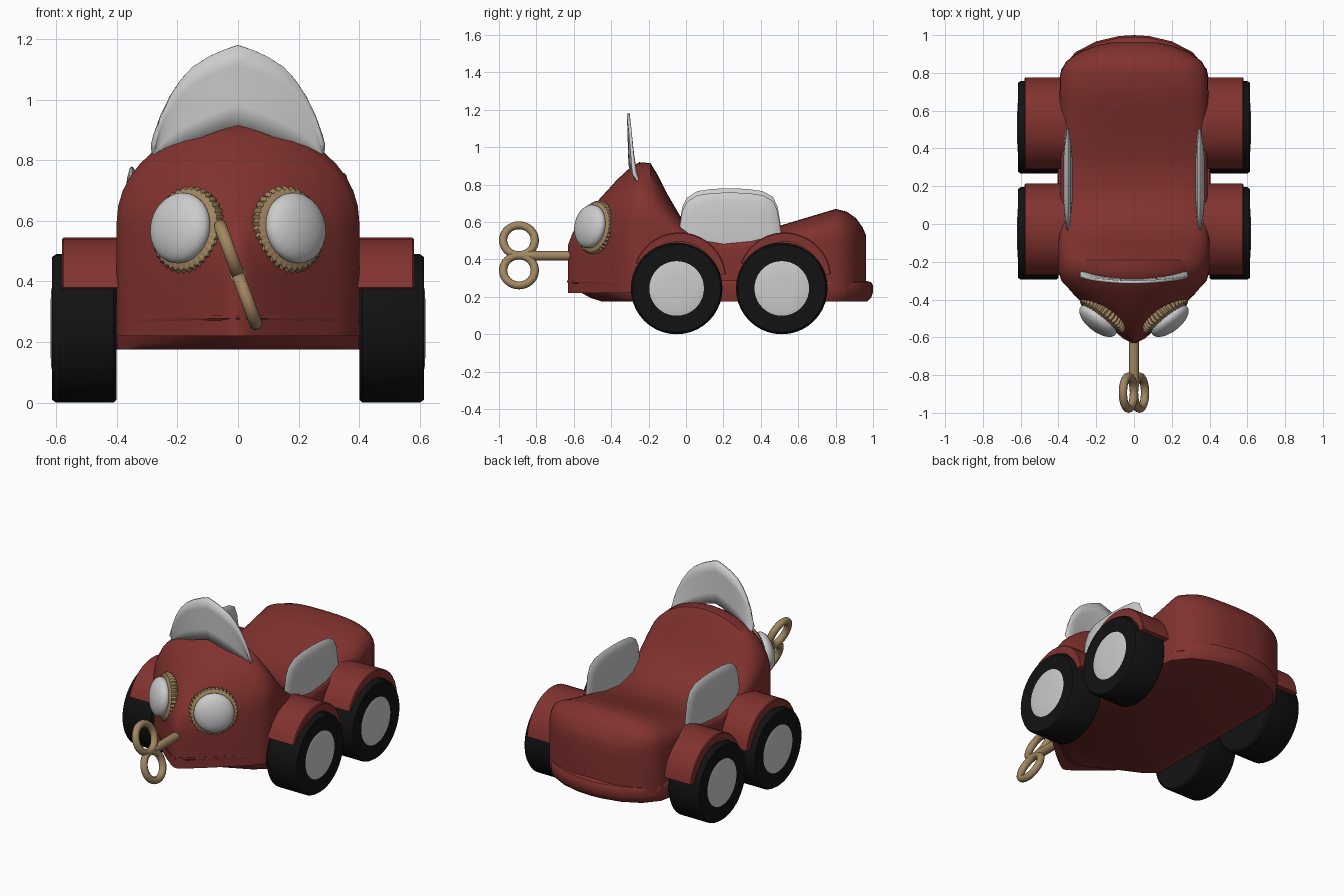
import bpy, bmesh, math
from mathutils import Vector, Matrix

if "Cube" in bpy.data.objects:
    bpy.data.objects.remove(bpy.data.objects["Cube"])


def material(name, rgb):
    m = bpy.data.materials.new(name)
    m.diffuse_color = (*rgb, 1)
    m.use_nodes = True
    m.node_tree.nodes["Principled BSDF"].inputs["Base Color"].default_value = m.diffuse_color
    return m


RED = material("red_paint", (0.22, 0.032, 0.028))
BLACK = material("rubber", (0.006, 0.006, 0.006))
BRASS = material("brass", (0.36, 0.24, 0.12))


def finish(name, bm, mat=None, matrix=None, angle=40):
    bmesh.ops.recalc_face_normals(bm, faces=bm.faces)
    me = bpy.data.meshes.new(name)
    bm.to_mesh(me)
    bm.free()
    ob = bpy.data.objects.new(name, me)
    bpy.context.collection.objects.link(ob)
    if matrix:
        ob.matrix_world = matrix
    if mat:
        me.materials.append(mat)
    bpy.ops.object.select_all(action='DESELECT')
    bpy.context.view_layer.objects.active = ob
    ob.select_set(True)
    bpy.ops.object.shade_smooth_by_angle(angle=math.radians(angle))
    return ob


def loft(name, rings, mat=None, matrix=None, angle=40):
    """Skin a list of closed rings and cap both ends."""
    bm = bmesh.new()
    vs = [[bm.verts.new(p) for p in r] for r in rings]
    n = len(vs[0])
    for a, b in zip(vs, vs[1:]):
        for i in range(n):
            bm.faces.new((a[i], a[(i + 1) % n], b[(i + 1) % n], b[i]))
    bm.faces.new(vs[0])
    bm.faces.new(vs[-1])
    return finish(name, bm, mat, matrix, angle)


def lathe(name, profile, mat, matrix, n=40, tooth=0.0):
    """Revolve (radius, height) pairs about z; tooth alternates the radius."""
    rings = []
    for r, h in profile:
        rings.append([((r - tooth * (i % 2)) * math.cos(2 * math.pi * i / n),
                       (r - tooth * (i % 2)) * math.sin(2 * math.pi * i / n), h) for i in range(n)])
    return loft(name, rings, mat, matrix)


# Body: stations of y, half width, top z, shoulder z, roundness
stations = [
    (-.63, .012, .48, .40, 1), (-.605, .05, .545, .42, 1), (-.55, .12, .62, .45, 1),
    (-.47, .21, .715, .50, 1), (-.37, .32, .825, .55, 1), (-.30, .385, .89, .58, 1),
    (-.25, .40, .92, .60, 1), (-.19, .40, .915, .60, 1), (-.15, .40, .85, .57, .95),
    (-.10, .40, .75, .54, .9), (-.03, .395, .63, .50, .8), (.06, .39, .55, .47, .7),
    (.20, .39, .51, .45, .6), (.35, .39, .53, .46, .6), (.50, .39, .58, .47, .65),
    (.65, .395, .625, .48, .7), (.80, .39, .67, .51, .7), (.86, .36, .655, .50, .7),
    (.91, .29, .62, .48, .7), (.945, .20, .57, .46, .7), (.962, .12, .53, .44, .7)]
rings = []
for y, w, zt, zs, e in stations:
    half = [(w, .22), (w, .33)]
    for i in range(11):
        t = math.pi / 2 * (1 - i / 10)
        half.append((w * max(math.sin(t), 0) ** e, zs + (zt - zs) * max(math.cos(t), 0) ** e))
    rings.append([(x, y, z) for x, z in half] + [(-x, y, z) for x, z in half[-2::-1]])
loft("body", rings, RED)

# Skirt: plan outline stacked upward, tucked under at the nose
plan = [(0, -.635), (.06, -.605), (.2, -.485), (.32, -.375), (.4, -.26), (.405, 0), (.405, .72),
        (.385, .82), (.31, .91), (.2, .967), (.08, .995), (0, 1.0)]
plan += [(-x, y) for x, y in plan[-2:0:-1]]
rings = []
for z, f, k in [(.175, .52, .97), (.195, .68, .99), (.225, .82, 1), (.262, .95, 1),
                (.278, 1, .99), (.288, 1, .955)]:
    rings.append([(x * (k + 2) / 3, -.25 + (y + .25) * f if y < -.25 else y * k, z) for x, y in plan])
loft("skirt", rings, RED)

# Windshield: curved sheet with thickness
edge = [(0, 1.18), (.05, 1.163), (.10, 1.14), (.15, 1.108), (.19, 1.065), (.225, 1.01),
        (.255, .945), (.275, .88), (.28, .85)]
edge = [(-x, z) for x, z in edge[:0:-1]] + edge
bm = bmesh.new()
grid = []
for x, zt in edge:
    u = abs(x) / .28
    zb = .915 - .11 * u ** 1.2
    grid.append([bm.verts.new((x, -.30 - .008 * v + .05 * u * u * (1 - .5 * v), zb + (zt - zb) * v))
                 for v in (0, .25, .5, .75, 1)])
for a, b in zip(grid, grid[1:]):
    for i in range(4):
        bm.faces.new((a[i], b[i], b[i + 1], a[i + 1]))
shield = finish("windshield", bm)
sol = shield.modifiers.new("thickness", 'SOLIDIFY')
sol.thickness, sol.offset = .016, 0

# Side panels: rounded lens-shaped slabs
outline = [(-.04, .43), (-.04, .56), (-.02, .68), (.005, .73), (.06, .765), (.14, .777), (.23, .78),
           (.33, .777), (.41, .765), (.465, .735), (.49, .68), (.51, .56), (.51, .43)]
for s, drop in ((1, .022), (-1, 0)):
    rings = []
    for k, d in [(.45, -.024), (.8, -.016), (.97, -.007), (1, 0), (.97, .007), (.8, .016), (.45, .024)]:
        rings.append([(s * .35 + d, .235 + (y - .235) * k, .58 - drop + (z - .58) * k) for y, z in outline])
    loft("side_panel", rings)

# Wheels, hubs and fenders
for s in (1, -1):
    axle = Matrix.Rotation(s * math.pi / 2, 4, 'Y')
    for yc in (-.05, .512):
        m = Matrix.Translation((0, yc, .245)) @ axle
        lathe("tyre", [(.15, .40), (.235, .40), (.245, .41), (.245, .60), (.235, .614), (.15, .612)], BLACK, m)
        lathe("hub", [(.146, .58), (.146, .612), (.12, .617), (.06, .619)], None, m)
        rings = []
        for i in range(17):
            t = math.radians(6 + 154 * i / 16)
            rings.append([(s * x, yc + .015 + r * math.cos(t), .295 + r * math.sin(t))
                          for x, r in ((.36, .2), (.36, .25), (.575, .25), (.58, .245), (.58, .2))])
        loft("fender", rings, RED)

# Headlights: ribbed rim plus domed lens
for s in (1, -1):
    n = Vector((s * .60, -.77, .15)).normalized()
    tilt = n.to_track_quat('Z', 'Y').to_matrix().to_4x4()
    m = Matrix.Translation((s * .165, -.48, .57)) @ tilt
    lathe("headlight_rim", [(.12, -.035), (.14, -.02), (.147, 0), (.14, .018), (.115, .03)],
          BRASS, m, 72, .009)
    bm = bmesh.new()
    bmesh.ops.create_uvsphere(bm, u_segments=32, v_segments=16, radius=1)
    bmesh.ops.scale(bm, vec=(.118, .118, .055), verts=bm.verts)
    finish("headlight_lens", bm, None, m @ Matrix.Translation((0, 0, .042)))

# Wind-up key: shaft and two loops, twisted about the shaft
lathe("key_shaft", [(.026, 0), (.026, .27)], BRASS,
      Matrix.Translation((0, -.59, .42)) @ Matrix.Rotation(math.pi / 2, 4, 'X'), 16)
twist = Matrix.Translation((0, -.893, .422)) @ Matrix.Rotation(math.radians(-20), 4, 'Y')
for s in (1, -1):
    bm = bmesh.new()
    R, r, N, K = .085, .022, 32, 10
    vs = [[bm.verts.new((r * math.sin(b), (R + r * math.cos(b)) * math.cos(a), (R + r * math.cos(b)) * math.sin(a)))
           for b in (2 * math.pi * j / K for j in range(K))] for a in (2 * math.pi * i / N for i in range(N))]
    for i in range(N):
        p, q = vs[i], vs[(i + 1) % N]
        for j in range(K):
            bm.faces.new((p[j], q[j], q[(j + 1) % K], p[(j + 1) % K]))
    finish("key_loop", bm, BRASS, twist @ Matrix.Translation((0, 0, s * .086)))
